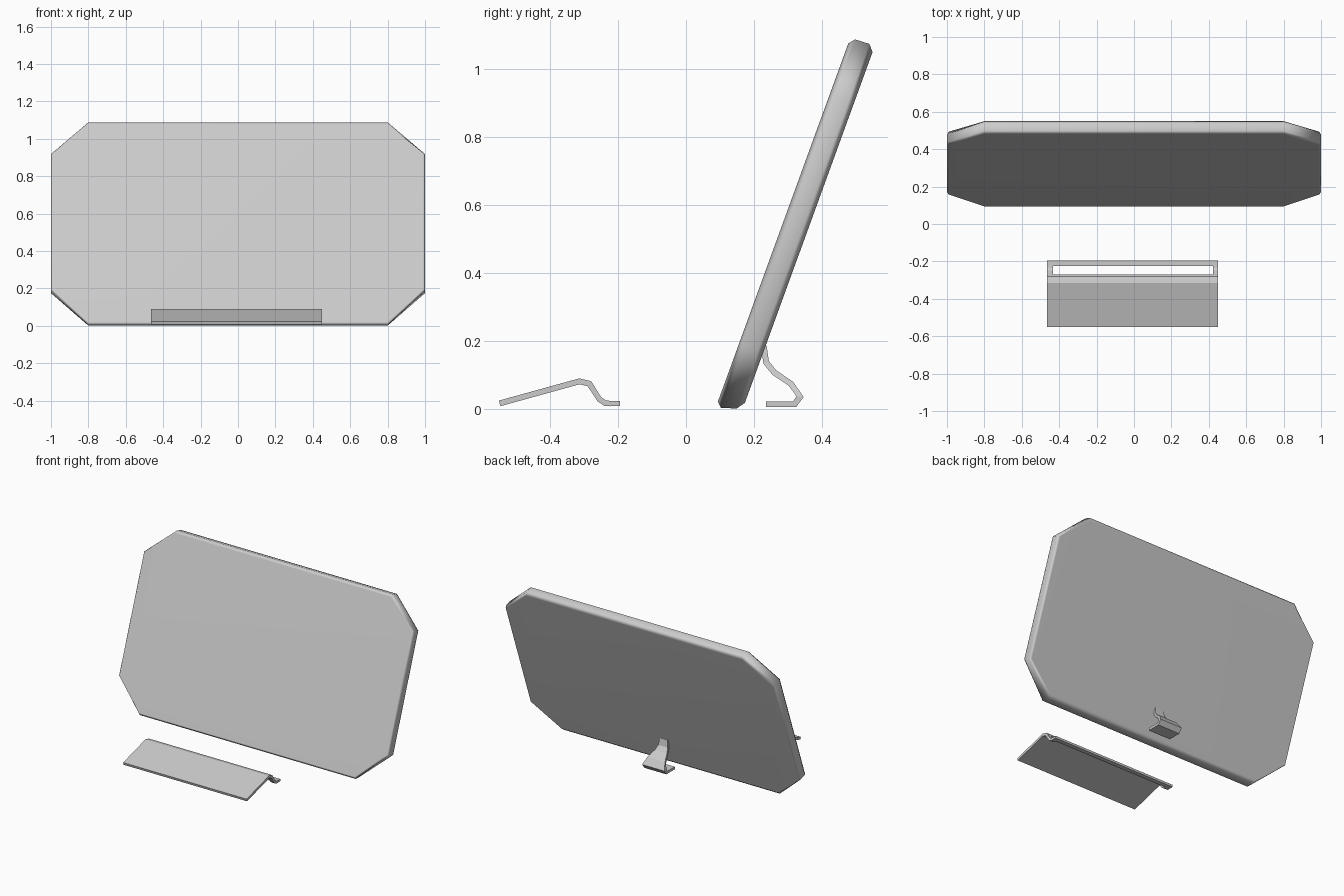
import bpy, math
from mathutils import Vector

if "Cube" in bpy.data.objects:
    bpy.data.objects.remove(bpy.data.objects["Cube"])

TILT = math.radians(20)
UP = Vector((0, math.sin(TILT), math.cos(TILT)))      # along the panel
BACK = Vector((0, math.cos(TILT), -math.sin(TILT)))   # through the panel


def add_mesh(name, verts, faces):
    me = bpy.data.meshes.new(name)
    me.from_pydata(verts, [], faces)
    ob = bpy.data.objects.new(name, me)
    bpy.context.collection.objects.link(ob)
    return ob


def bent_sheet(name, path, thick):
    """Sheet through (y, z, x_left, x_right) points, thickened evenly."""
    verts = []
    for y, z, x0, x1 in path:
        verts += [(x0, y, z), (x1, y, z)]
    faces = [(2 * i, 2 * i + 1, 2 * i + 3, 2 * i + 2) for i in range(len(path) - 1)]
    ob = add_mesh(name, verts, faces)
    mod = ob.modifiers.new("thickness", 'SOLIDIFY')
    mod.thickness = thick
    mod.offset = 0
    mod.use_even_offset = True
    return ob


def box(name, x0, x1, y0, y1, z0, z1):
    verts = [(x, y, z) for z in (z0, z1) for x, y in ((x0, y0), (x1, y0), (x1, y1), (x0, y1))]
    faces = [(3, 2, 1, 0), (4, 5, 6, 7)] + [(i, (i + 1) % 4, (i + 1) % 4 + 4, i + 4) for i in range(4)]
    return add_mesh(name, verts, faces)


# Tilted eight-sided panel: rings of (depth, bottom, top, half width)
rings = [(.081, .052, 1.175, .99), (.096, .038, 1.193, 1.0),
         (.140, .052, 1.195, 1.0), (.157, .076, 1.175, .99)]
verts, faces = [], []
for n, b, t, w in rings:
    lo, hi, c = .237, 1.012, .8
    ring = [(-c, b), (c, b), (w, lo), (w, hi), (c, t), (-c, t), (-w, hi), (-w, lo)]
    verts += [Vector((x, 0, 0)) + UP * u + BACK * n for x, u in ring]
for r in range(len(rings) - 1):
    for i in range(8):
        j = (i + 1) % 8
        faces.append((r * 8 + j, r * 8 + i, r * 8 + 8 + i, r * 8 + 8 + j))
faces += [tuple(range(8)), tuple(reversed(range(24, 32)))]
panel = add_mesh("display_panel", verts, faces)
bpy.context.view_layer.objects.active = panel
panel.select_set(True)
bpy.ops.object.shade_smooth_by_angle(angle=math.radians(50))
panel.modifiers.new("flat_faces", 'WEIGHTED_NORMAL')

# Bent stand strip behind the panel, widening towards the foot
stand = [(.229, .185, .03), (.236, .137, .035), (.26, .107, .045), (.309, .074, .065),
         (.336, .036, .082), (.320, .0135, .082), (.236, .0135, .082)]
bent_sheet("rear_stand", [(y, z, -w, w) for y, z, w in stand], .017)

# Sloping keyboard plate, folded at the ridge
XL, XR = -.465, .45
bent_sheet("keyboard_plate", [(-.549, .016, XL, XR), (-.314, .081, XL, XR),
                              (-.285, .074, XL, XR), (-.277, .062, XL, XR)], .017)

# Narrow legs either side of the open slot
leg = [(-.277, .062), (-.255, .028), (-.238, .0165), (-.222, .0155)]
for side, x0, x1 in (("left", XL, XL + .033), ("right", XR - .028, XR)):
    bent_sheet(side + "_keyboard_leg", [(y, z, x0, x1) for y, z in leg], .016)

# Rear rail joining the legs
box("keyboard_rear_rail", XL, XR, -.225, -.195, .008, .023)
